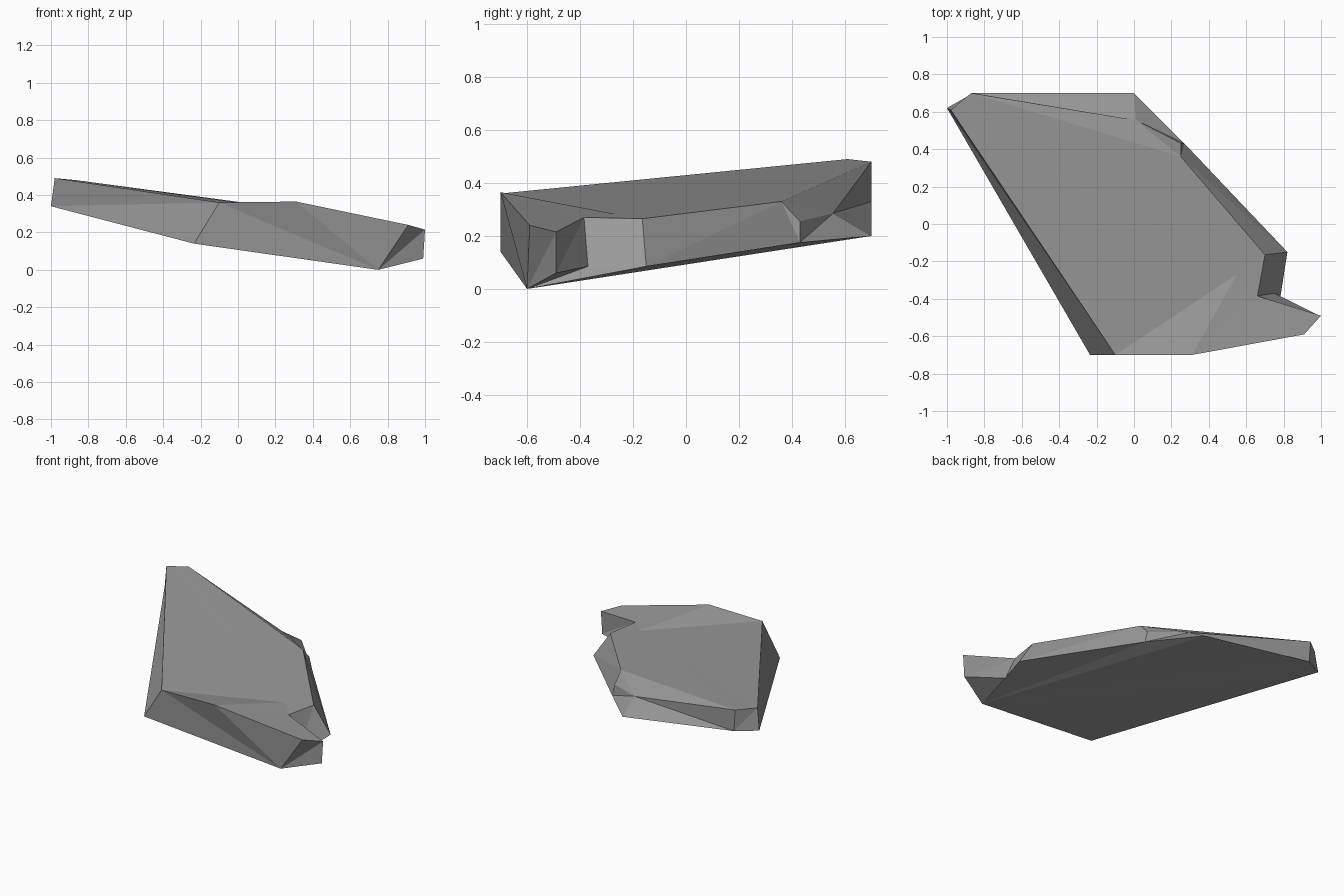
import bpy
import bmesh

# Remove the default object only
default_cube = bpy.data.objects.get("Cube")
if default_cube:
    bpy.data.objects.remove(default_cube, do_unlink=True)


def make_material(name, colour):
    material = bpy.data.materials.new(name)
    material.use_nodes = True
    material.diffuse_color = colour
    shader = next(n for n in material.node_tree.nodes if n.type == "BSDF_PRINCIPLED")
    shader.inputs["Base Color"].default_value = colour
    return material


# Corners of the upper rim, running clockwise from the high tip
upper = {
    "tip": (-.98, .61, .49), "back": (-.87, .7, .48), "shoulder": (.25, .36, .33),
    "notch": (.7, -.165, .265), "inner": (.66, -.385, .27), "spur": (1, -.49, .215),
    "nose": (.91, -.59, .24), "brow": (.31, -.7, .365), "front": (-.1, -.7, .36),
}
# Corners of the lower rim
lower = {
    "tip": (-1, .62, .34), "back": (-.86, .7, .33), "heel": (0, .7, .2),
    "shoulder": (.27, .43, .175), "notch": (.82, -.15, .085),
    "inner": (.75, -.37, .085), "spur": (.99, -.49, .06),
    "nose": (.75, -.6, 0), "front": (-.235, -.7, .14),
}
# Fold on the top and the two chipped corners at the back
extra = {"fold": (.55, -.27, .283), "chip": (.01, .555, .285), "nick": (.25, .43, .255)}

bm = bmesh.new()
up = {name: bm.verts.new(co) for name, co in upper.items()}
low = {name: bm.verts.new(co) for name, co in lower.items()}
mid = {name: bm.verts.new(co) for name, co in extra.items()}


def face(*corners):
    bm.faces.new(corners)


def fan(centre, ring):
    for first, second in zip(ring, ring[1:]):
        face(centre, first, second)


# Top: sloping plane, then the raised front wedge
fan(mid["fold"], [up[n] for n in
    ("brow", "front", "tip", "back", "shoulder", "notch", "inner", "brow")])
fan(up["inner"], [up[n] for n in ("spur", "nose", "brow")])

# Plain side walls
for a, b in (("front", "tip"), ("tip", "back"), ("shoulder", "notch"),
             ("notch", "inner"), ("inner", "spur"), ("spur", "nose")):
    face(up[a], low[a], low[b])
    face(up[a], low[b], up[b])

# Front wall, spread around the low point
fan(low["nose"], [up["nose"], up["brow"], up["front"], low["front"]])

# Chipped back corner
fan(mid["chip"], [up["back"], low["back"], low["heel"], low["shoulder"], mid["nick"]])
fan(mid["nick"], [low["shoulder"], up["shoulder"], mid["chip"]])
face(mid["chip"], up["shoulder"], up["back"])

# Underside
fan(low["nose"], [low[n] for n in
    ("front", "tip", "back", "heel", "shoulder", "notch", "inner", "spur")])

bmesh.ops.recalc_face_normals(bm, faces=bm.faces[:])
mesh = bpy.data.meshes.new("rock_slab")
bm.to_mesh(mesh)
bm.free()
mesh.materials.append(make_material("stone grey", (.32, .32, .32, 1)))
rock = bpy.data.objects.new("rock_slab", mesh)
bpy.context.scene.collection.objects.link(rock)
